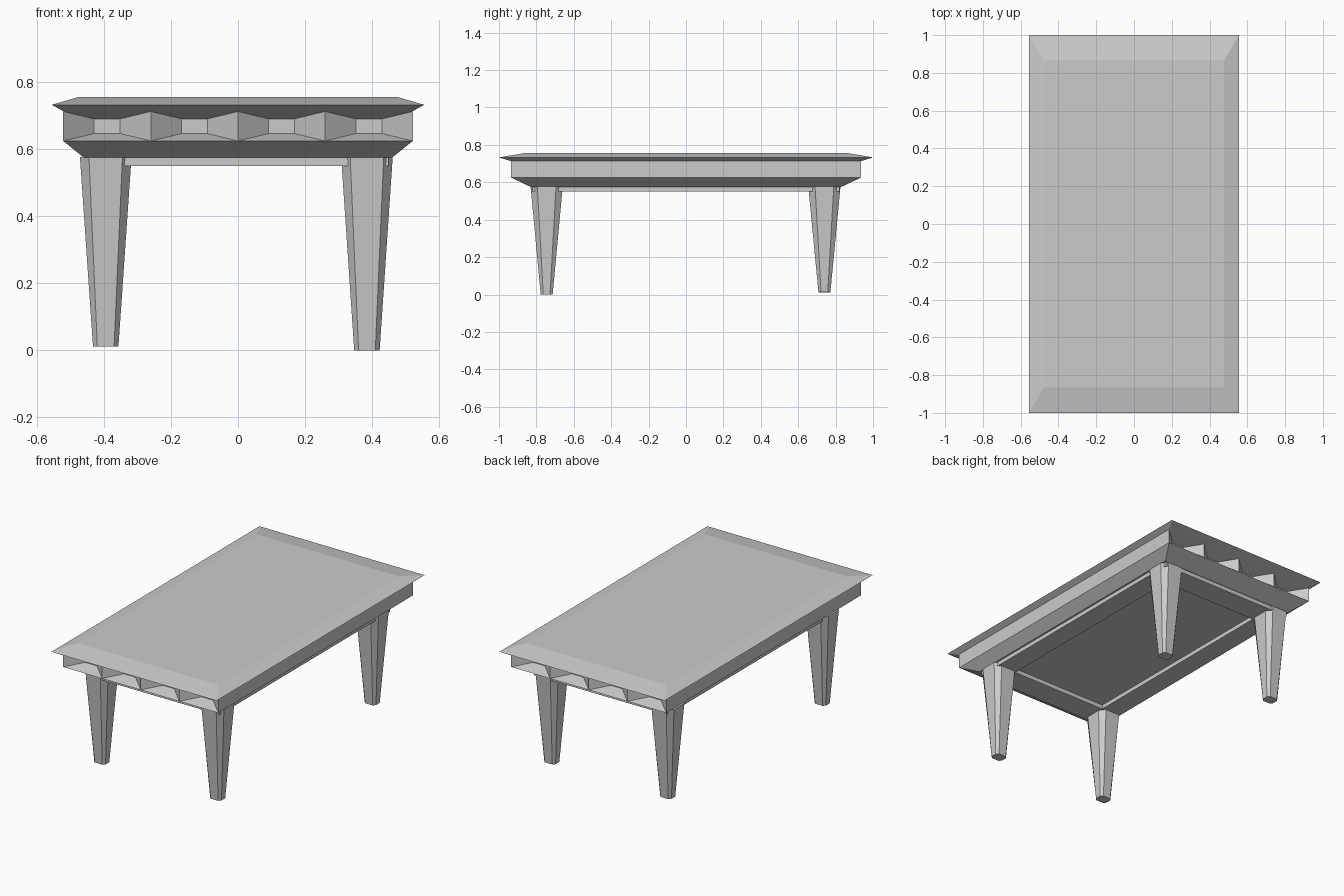
import bpy, bmesh
from mathutils import Vector

if "Cube" in bpy.data.objects:
    bpy.data.objects.remove(bpy.data.objects["Cube"])


def rect(hx, hy):
    return [(-hx, -hy), (hx, -hy), (hx, hy), (-hx, hy)]


def chamfered(hx, hy, fx, fy):
    return [(-fx, -hy), (fx, -hy), (hx, -fy), (hx, fy),
            (fx, hy), (-fx, hy), (-hx, fy), (-hx, -fy)]


def loft(rings, caps=True):
    """Bridge a stack of (z, outline) rings into a bmesh."""
    bm = bmesh.new()
    loops = [[bm.verts.new((x, y, z)) for x, y in pts] for z, pts in rings]
    for a, b in zip(loops, loops[1:]):
        n = len(a)
        for i in range(n):
            j = (i + 1) % n
            bm.faces.new((a[i], a[j], b[j], b[i]))
    if caps:
        bm.faces.new(loops[0][::-1])
        bm.faces.new(loops[-1])
    bm.normal_update()
    return bm


def finish(bm, name, location=(0, 0, 0)):
    mesh = bpy.data.meshes.new(name)
    bm.to_mesh(mesh)
    bm.free()
    obj = bpy.data.objects.new(name, mesh)
    obj.location = location
    bpy.context.collection.objects.link(obj)
    return obj


# Table top with bevelled upper and lower edges
finish(loft([(0.713, rect(0.52, 0.935)), (0.733, rect(0.556, 1.0)),
             (0.756, rect(0.477, 0.865))]), "table_top")

# Body with tapered underside; both ends carry four faceted pockets
bm = loft([(0.575, rect(0.46, 0.83)), (0.625, rect(0.522, 0.935)),
           (0.713, rect(0.522, 0.935))])
for x in (-0.26, 0.0, 0.26):
    bmesh.ops.bisect_plane(bm, geom=bm.verts[:] + bm.edges[:] + bm.faces[:],
                           plane_co=(x, 0, 0), plane_no=(1, 0, 0))
bm.normal_update()
ends = [f for f in bm.faces if abs(f.normal.y) > 0.99]
for f in bmesh.ops.extrude_discrete_faces(bm, faces=ends)["faces"]:
    c = f.calc_center_median()
    inward = -0.08 if c.y > 0 else 0.08
    for v in f.verts:
        v.co = Vector((c.x + (v.co.x - c.x) * 0.3, v.co.y + inward,
                       c.z + (v.co.z - c.z) * 0.5))
finish(bm, "body")

# Shallow frame under the body
finish(loft([(0.575, rect(0.45, 0.82)), (0.55, rect(0.45, 0.82)),
             (0.55, rect(0.325, 0.67)), (0.575, rect(0.325, 0.67))][::-1],
            caps=False), "under_frame")

# Four tapered legs with chamfered corners; one foot is slightly longer
for name, x, y, foot in (("front_right_leg", 0.385, -0.745, 0.0),
                         ("front_left_leg", -0.395, -0.745, 0.011),
                         ("back_right_leg", 0.385, 0.74, 0.013),
                         ("back_left_leg", -0.395, 0.74, 0.011)):
    finish(loft([(foot, chamfered(0.038, 0.032, 0.025, 0.018)),
                 (0.577, chamfered(0.077, 0.086, 0.05, 0.05))]),
           name, (x, y, 0))
